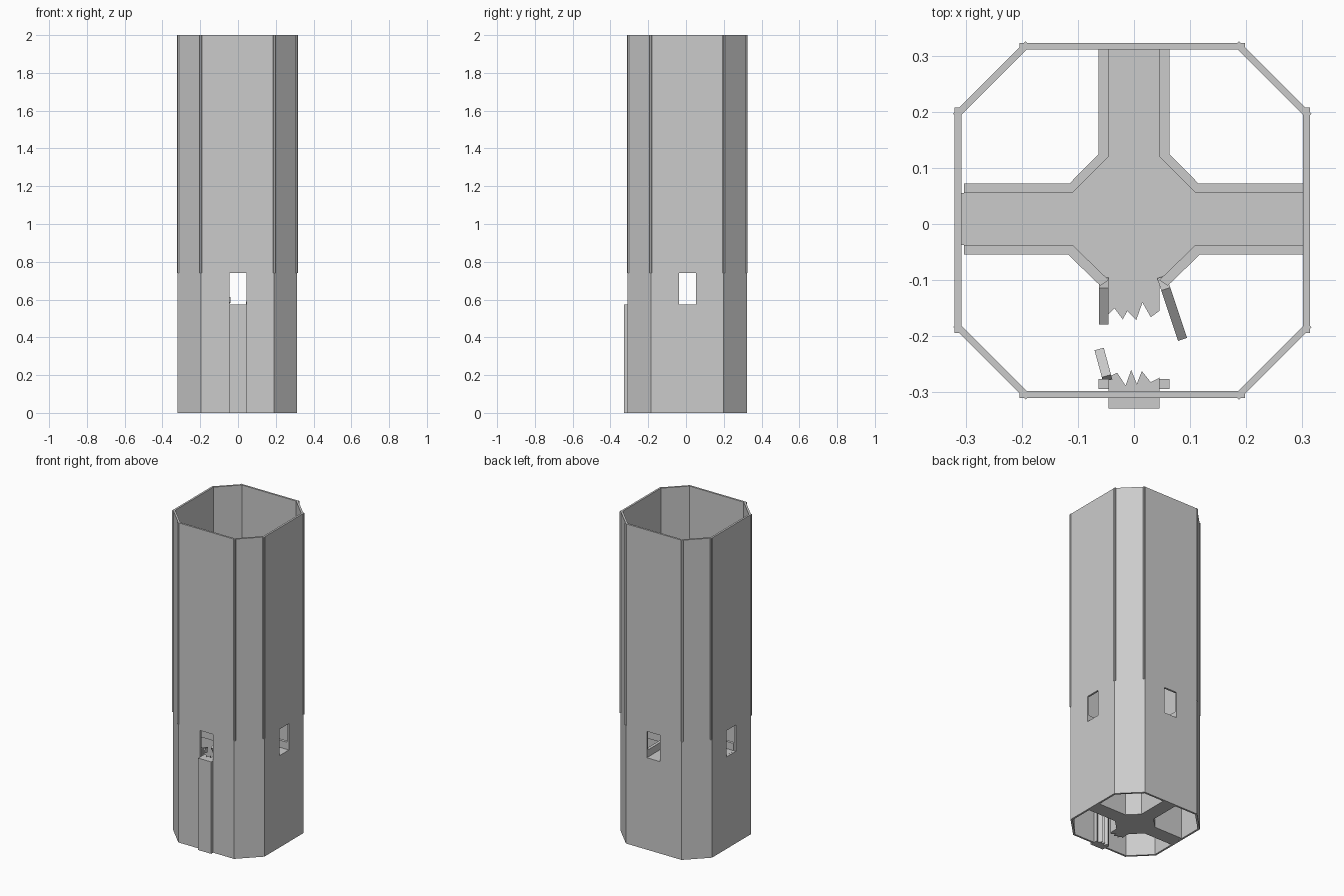
import bpy, bmesh
from mathutils import Vector

if "Cube" in bpy.data.objects:
    bpy.data.objects.remove(bpy.data.objects["Cube"])

stone = bpy.data.materials.new("grey stone")
stone.diffuse_color = (0.6, 0.6, 0.6, 1)
stone.use_nodes = True
stone.node_tree.nodes["Principled BSDF"].inputs["Base Color"].default_value = stone.diffuse_color

SILL, HEAD, TOP = 0.575, 0.74, 2.0
CX, CY = -0.003, 0.0065


def make(name, prisms):
    """One object from vertical prisms: (footprint, z0, z1)."""
    bm = bmesh.new()
    for pts, z0, z1 in prisms:
        lo = [bm.verts.new((x, y, z0)) for x, y in pts]
        hi = [bm.verts.new((x, y, z1)) for x, y in pts]
        bm.faces.new(lo[::-1])
        bm.faces.new(hi)
        n = len(pts)
        for i in range(n):
            j = (i + 1) % n
            bm.faces.new((lo[i], lo[j], hi[j], hi[i]))
    return finish(name, bm)


def finish(name, bm):
    bmesh.ops.recalc_face_normals(bm, faces=bm.faces)
    me = bpy.data.meshes.new(name)
    bm.to_mesh(me)
    bm.free()
    me.materials.append(stone)
    ob = bpy.data.objects.new(name, me)
    bpy.context.collection.objects.link(ob)
    return ob


def beam(name, a, b, width, height):
    """Box running from point a to point b."""
    a, b = Vector(a), Vector(b)
    d = (b - a).normalized()
    side = d.cross(Vector((0, 0, 1))).normalized() * width / 2
    up = side.cross(d).normalized() * height / 2
    bm = bmesh.new()
    rings = [[bm.verts.new(p + side * s + up * u)
              for s, u in ((-1, -1), (1, -1), (1, 1), (-1, 1))] for p in (a, b)]
    bm.faces.new(rings[0])
    bm.faces.new(rings[1])
    for i in range(4):
        j = (i + 1) % 4
        bm.faces.new((rings[0][i], rings[0][j], rings[1][j], rings[1][i]))
    finish(name, bm)


def octagon(r, c):
    pts = [(-c, -r), (c, -r), (r, -c), (r, c), (c, r), (-c, r), (-r, c), (-r, -c)]
    return [Vector((x + CX, y + CY)) for x, y in pts]


outer = octagon(0.3165, 0.193)
inner = octagon(0.3045, 0.188)

# Lower octagonal wall, with a window in each main side
lower = []
for i in range(8):
    j = (i + 1) % 8
    o0, o1, i0, i1 = outer[i], outer[j], inner[i], inner[j]
    if i % 2:
        lower.append(([o0, o1, i1, i0], 0, HEAD))
        continue
    d = (o1 - o0).normalized()
    mid = Vector((0, 0.009))                       # window axis
    n = Vector((d.y, -d.x))

    def on(p, t):                                  # point on wall line at offset t
        return mid + d * t + n * (p - mid).dot(n)
    a0, a1, b0, b1 = on(o0, -0.045), on(i0, -0.045), on(o0, 0.045), on(i0, 0.045)
    lower += [([o0, a0, a1, i0], 0, HEAD), ([b0, o1, i1, b1], 0, HEAD),
              ([a0, b0, b1, a1], 0, SILL)]
make("lower_wall", lower)

# Upper wall of overlapping flat panels
upper = []
for i in range(8):
    o0, o1 = outer[i], outer[(i + 1) % 8]
    d = (o1 - o0).normalized()
    n = Vector((d.y, -d.x))
    grow = 0.008 if i % 2 == 0 else 0.004
    p, q = o0 - d * grow, o1 + d * grow
    upper.append(([p, q, q - n * 0.012, p - n * 0.012], HEAD, TOP))
make("upper_wall_panels", upper)

# Cross-shaped walkway, broken off at the front
walkway = [(-0.307, -0.037), (-0.11, -0.037), (-0.045, -0.1), (-0.045, -0.16),
           (-0.035, -0.15), (-0.02, -0.17), (-0.012, -0.155), (0.004, -0.171),
           (0.015, -0.14), (0.03, -0.166), (0.045, -0.155), (0.045, -0.1),
           (0.11, -0.037), (0.303, -0.037), (0.303, 0.055), (0.11, 0.055),
           (0.045, 0.12), (0.045, 0.312), (-0.045, 0.312), (-0.045, 0.12),
           (-0.11, 0.055), (-0.307, 0.055)]
make("walkway", [(walkway, 0, SILL)])

# Remaining stub of the front arm, passing through the wall
stub = [(-0.045, -0.329), (0.045, -0.329), (0.045, -0.274), (0.03, -0.282),
        (0.014, -0.262), (0.005, -0.285), (-0.005, -0.26), (-0.015, -0.288),
        (-0.03, -0.265), (-0.045, -0.272)]
make("front_stub", [(stub, 0, SILL)])

# Low parapets along the walkway edges
back_in = [(0.045, 0.312), (0.045, 0.12), (0.11, 0.055), (0.303, 0.055)]
back_out = [(0.063, 0.312), (0.063, 0.125), (0.115, 0.072), (0.303, 0.072)]
front_in = [(0.303, -0.037), (0.11, -0.037), (0.045, -0.1)]
front_out = [(0.303, -0.054), (0.118, -0.054), (0.06, -0.11)]
for side, s in (("right", 1), ("left", -1)):
    for part, a, b in (("back", back_in, back_out), ("front", front_in, front_out)):
        make(f"{part}_{side}_parapet",
             [([(s * x, y) for x, y in (a[k], a[k + 1], b[k + 1], b[k])],
               SILL - 0.02, SILL + 0.045) for k in range(len(a) - 1)])
    # Short parapet end beside the front window
    x0, x1 = s * 0.045, s * 0.063
    make(f"{side}_parapet_end",
         [([(x0, -0.294), (x1, -0.294), (x1, -0.276), (x0, -0.276)],
           SILL - 0.02, SILL + 0.045)])

# Bent, broken parapet pieces
beam("left_broken_piece", (-0.054, -0.105, 0.595), (-0.054, -0.17, 0.56), 0.017, 0.04)
beam("right_broken_piece", (0.053, -0.105, 0.595), (0.083, -0.195, 0.53), 0.017, 0.04)
beam("hanging_broken_piece", (-0.048, -0.275, 0.6), (-0.061, -0.227, 0.585), 0.017, 0.03)
